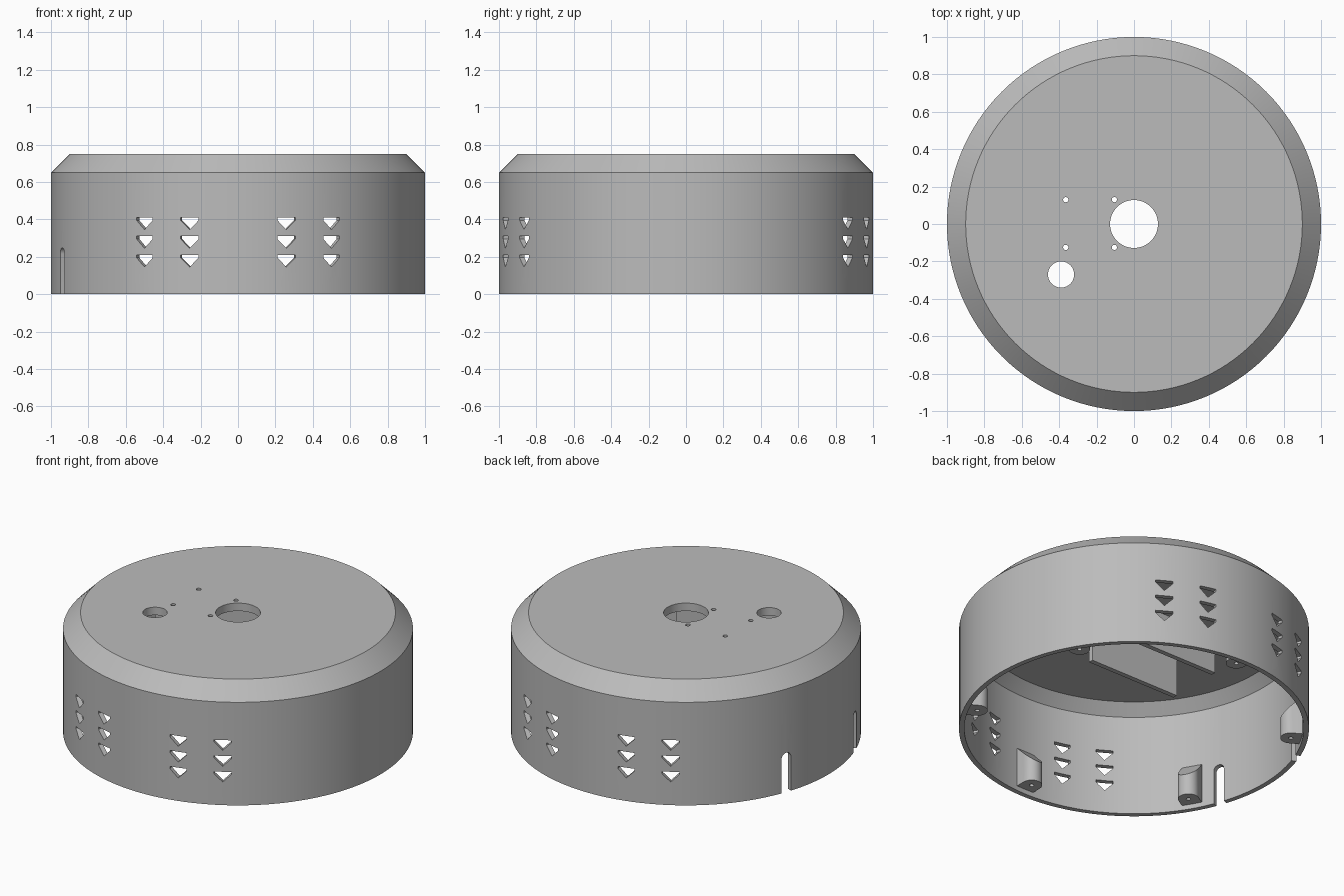
import bpy, bmesh
from math import sin, cos, pi, radians
from mathutils import Matrix, Vector

cube = bpy.data.objects.get("Cube")
if cube:
    bpy.data.objects.remove(cube, do_unlink=True)

gray = bpy.data.materials.new("plain gray")
gray.use_nodes = True
gray.diffuse_color = (0.5, 0.5, 0.5, 1)
gray.node_tree.nodes["Principled BSDF"].inputs["Base Color"].default_value = (0.5, 0.5, 0.5, 1)

WALL, ROOF = 0.97, 0.70   # inner wall radius, underside of the roof


def make_object(name, bm):
    bmesh.ops.recalc_face_normals(bm, faces=bm.faces)
    mesh = bpy.data.meshes.new(name)
    bm.to_mesh(mesh)
    bm.free()
    mesh.materials.append(gray)
    obj = bpy.data.objects.new(name, mesh)
    bpy.context.collection.objects.link(obj)
    return obj


def prism(bm, points, direction):
    """Extrude a closed outline along a direction; return its vertices."""
    face = bm.faces.new([bm.verts.new(p) for p in points])
    out = bmesh.ops.extrude_face_region(bm, geom=[face], use_keep_orig=True)
    moved = [v for v in out["geom"] if isinstance(v, bmesh.types.BMVert)]
    bmesh.ops.translate(bm, verts=moved, vec=direction)
    return list(face.verts) + moved


def turn(bm, verts, degrees):
    bmesh.ops.rotate(bm, verts=verts, cent=(0, 0, 0),
                     matrix=Matrix.Rotation(radians(degrees), 3, 'Z'))


def drill(bm, x, y, r, z0, z1, n=32):
    ring = [(x + r * cos(2 * pi * i / n), y + r * sin(2 * pi * i / n), z0) for i in range(n)]
    return prism(bm, ring, Vector((0, 0, z1 - z0)))


def cut(obj, cutter):
    cutter.hide_render = True
    mod = obj.modifiers.new("cut", 'BOOLEAN')
    mod.operation, mod.solver, mod.object = 'DIFFERENCE', 'EXACT', cutter
    finish(obj, lambda: bpy.ops.object.modifier_apply(modifier=mod.name))
    bpy.data.objects.remove(cutter, do_unlink=True)


def finish(obj, action):
    bpy.ops.object.select_all(action='DESELECT')
    bpy.context.view_layer.objects.active = obj
    obj.select_set(True)
    action()


# Hollow round housing with a chamfered top
bm = bmesh.new()
profile = [(0, ROOF), (0.905, ROOF), (WALL, 0.635), (WALL, 0),
           (1, 0), (1, 0.65), (0.9, 0.75), (0, 0.75)]
verts = [bm.verts.new((r, 0, z)) for r, z in profile]
edges = [bm.edges.new(pair) for pair in zip(verts, verts[1:])]
bmesh.ops.spin(bm, geom=verts + edges, cent=(0, 0, 0), axis=(0, 0, 1),
               angle=2 * pi, steps=128, use_merge=True)
bmesh.ops.remove_doubles(bm, verts=bm.verts, dist=1e-5)
bmesh.ops.dissolve_limit(bm, angle_limit=radians(0.5), verts=bm.verts, edges=bm.edges)
housing = make_object("housing", bm)

# Openings: vents front and back, cable slots, roof holes
bm = bmesh.new()
for side in (90, 270):
    for offset in (-30, -15, 15, 30):
        for top in (0.21, 0.31, 0.41):
            outline = [(-0.05, 0), (0.05, 0), (0.05, -0.015), (0, -0.065), (-0.05, -0.015)]
            turn(bm, prism(bm, [(0.93, y, top + z) for y, z in outline], Vector((0.15, 0, 0))),
                 side + offset)
half = 0.033
arch = [(half * cos(pi * i / 12), 0.215 + half * sin(pi * i / 12)) for i in range(13)]
for angle in (160, 200):
    outline = [(-half, -0.1), (half, -0.1)] + arch
    turn(bm, prism(bm, [(0.93, y, z) for y, z in outline], Vector((0.15, 0, 0))), angle)
drill(bm, 0, 0, 0.128, 0.6, 0.9, 64)
drill(bm, -0.39, -0.27, 0.07, 0.6, 0.9, 48)
for x in (-0.365, -0.105):
    for y in (-0.125, 0.13):
        drill(bm, x, y, 0.014, 0.6, 0.9, 20)
cut(housing, make_object("opening_cutter", bm))

# Screw bosses around the inner wall, round inside with a sloping top
bm, holes = bmesh.new(), bmesh.new()
for angle in range(30, 390, 60):
    radius, centre, base = 0.06, 0.91, 0.03
    outline = [(centre - radius * sin(pi * i / 16), radius * cos(pi * i / 16), base)
               for i in range(17)] + [(0.98, -radius, base), (0.98, radius, base)]
    boss = prism(bm, outline, Vector((0, 0, 0.1)))
    for v in boss:
        if v.co.z > base + 0.01:
            v.co.z = 0.16 + v.co.x - 0.85
    turn(bm, boss, angle)
    turn(holes, drill(holes, centre, 0, 0.013, -0.05, 0.12, 16), angle)
bosses = make_object("screw_bosses", bm)
cut(bosses, make_object("screw_hole_cutter", holes))

for obj in (housing, bosses):
    finish(obj, lambda: bpy.ops.object.shade_smooth_by_angle(angle=radians(30)))

# Pair of holder rails hanging from the roof
for name, y in (("front_rail", -0.17), ("back_rail", 0.17)):
    bm = bmesh.new()
    bmesh.ops.create_cube(bm, size=1)
    bmesh.ops.scale(bm, verts=bm.verts, vec=(0.63, 0.03, 0.26))
    bmesh.ops.translate(bm, verts=bm.verts, vec=(-0.135, y, 0.585))
    make_object(name, bm)
